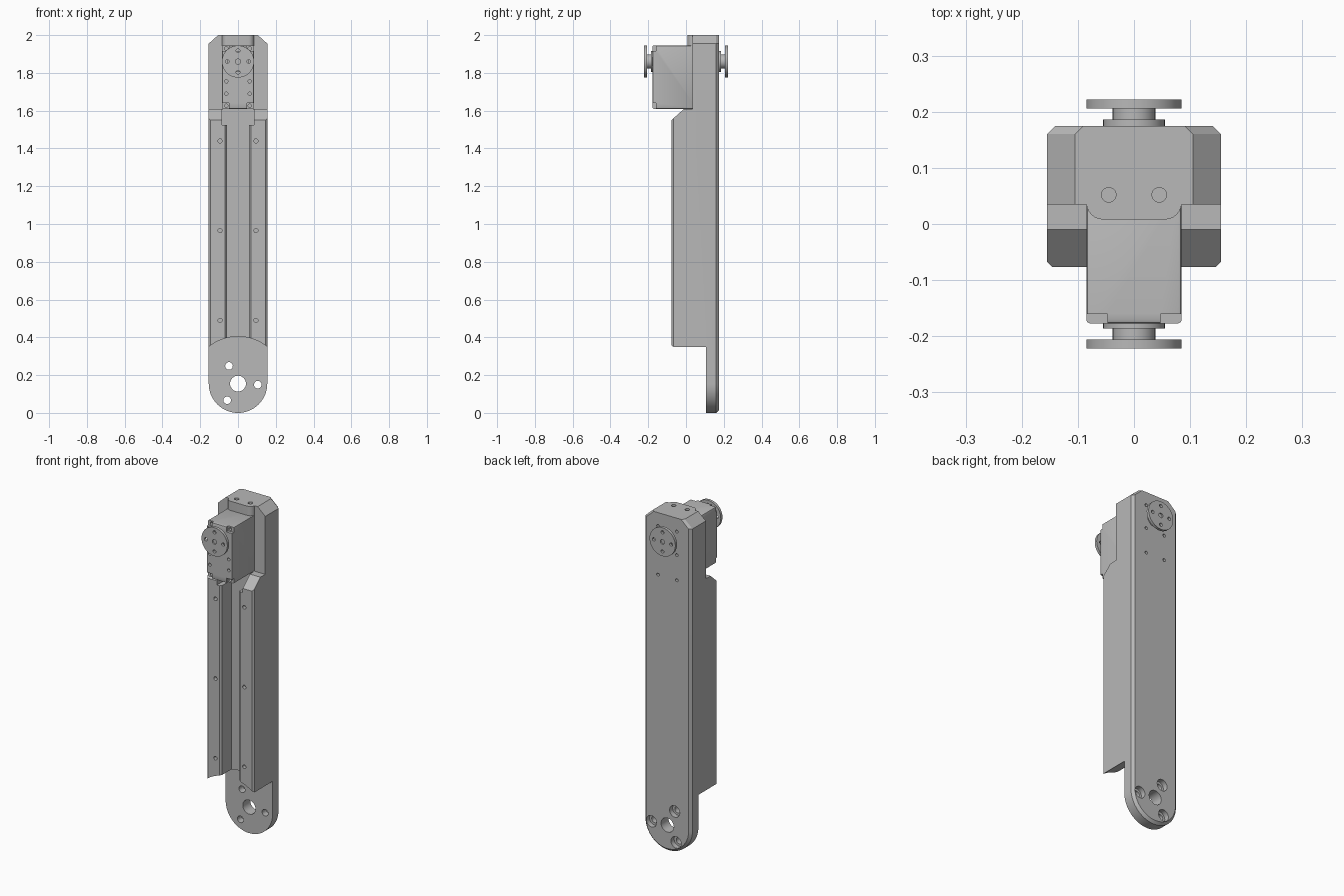
import bpy, bmesh, math
from mathutils import Matrix, Vector

if "Cube" in bpy.data.objects:
    bpy.data.objects.remove(bpy.data.objects["Cube"])

grey = bpy.data.materials.new("light_grey")
grey.use_nodes = True
COLOUR = (0.48, 0.48, 0.48, 1)
grey.diffuse_color = COLOUR
grey.node_tree.nodes["Principled BSDF"].inputs["Base Color"].default_value = COLOUR


def finish(name, bm):
    bmesh.ops.recalc_face_normals(bm, faces=bm.faces[:])
    mesh = bpy.data.meshes.new(name)
    bm.to_mesh(mesh)
    bm.free()
    mesh.materials.append(grey)
    obj = bpy.data.objects.new(name, mesh)
    bpy.context.collection.objects.link(obj)
    return obj


def loft(name, rings):
    """Skin a closed solid through rings of equal length."""
    bm = bmesh.new()
    loops = [[bm.verts.new(p) for p in ring] for ring in rings]
    n = len(loops[0])
    for a, b in zip(loops, loops[1:]):
        for i in range(n):
            j = (i + 1) % n
            bm.faces.new((a[i], a[j], b[j], b[i]))
    bm.faces.new(loops[0][::-1])
    bm.faces.new(loops[-1])
    return finish(name, bm)


def box(name, lo, hi):
    bm = bmesh.new()
    lo, hi = Vector(lo), Vector(hi)
    bmesh.ops.create_cube(bm, size=1)
    for v in bm.verts:
        v.co = [(a + b) / 2 + c * (b - a) for a, b, c in zip(lo, hi, v.co)]
    return finish(name, bm)


def drums(name, specs, axis="Y", sides=32):
    """Cylinders along an axis; each spec is centre, radius, length."""
    bm = bmesh.new()
    turn = Matrix.Rotation(math.pi / 2, 4, "X") if axis == "Y" else Matrix()
    for centre, r, length in specs:
        bmesh.ops.create_cone(bm, cap_ends=True, segments=sides, radius1=r, radius2=r,
                              depth=length, matrix=Matrix.Translation(centre) @ turn)
    return finish(name, bm)


def apply(obj, mod):
    with bpy.context.temp_override(object=obj, active_object=obj, selected_objects=[obj]):
        bpy.ops.object.modifier_apply(modifier=mod.name)


def combine(obj, other, operation="DIFFERENCE"):
    mod = obj.modifiers.new("combine", "BOOLEAN")
    mod.object, mod.operation, mod.solver = other, operation, "EXACT"
    apply(obj, mod)
    bpy.data.objects.remove(other)


def bevel(obj, width):
    mod = obj.modifiers.new("bevel", "BEVEL")
    mod.width, mod.segments = width, 2
    apply(obj, mod)


def mirror_x(points):
    return points + [(-x, *rest) for x, *rest in reversed(points)]


# Arm: round foot, sloped shoulders, chamfered long edges
HALF, PIVOT, BACK = 0.155, 0.155, 0.175


def outline(y, inset):
    r = HALF - inset
    arc = [(r * math.cos(t), y, PIVOT + r * math.sin(t))
           for t in [math.pi * k / 32 for k in range(-32, 1)]]
    return arc + [(r, y, 1.955), (0.105 - inset, y, 2), (inset - 0.105, y, 2), (-r, y, 1.955)]


arm = loft("arm_body", [outline(-0.077, 0.01), outline(-0.067, 0),
                        outline(BACK - 0.015, 0), outline(BACK, 0.015)])

# Clear the front of the foot, leaving a tongue
combine(arm, drums("foot_cutter", [((0, -0.195, PIVOT), 0.249, 0.6)], sides=96))

# Step the upper front back to make the motor seat
step = [(-0.2, 1.44), (-0.01, 1.61), (0.035, 1.61), (0.035, 2.2), (-0.2, 2.2)]
combine(arm, loft("step_cutter", [[(x, y, z) for y, z in step] for x in (-0.3, 0.3)]))

# Channel between the rails, with a wider top end
channel = mirror_x([(0.08, -0.09), (0.068, -0.077), (0.058, -0.067), (0.058, 0.02)])
combine(arm, loft("channel_cutter", [[(x, y, z) for x, y in channel] for z in (0.2, 1.7)]))
combine(arm, box("seat_cutter", (-0.085, -0.2, 1.525), (0.085, 0.019, 1.7)))

# Cap above the motor, with rounded front corners
corner = [(0.055 + 0.03 * math.sin(t), 0.038 - 0.03 * math.cos(t))
          for t in [math.pi * k / 12 for k in range(7)]]
cap_profile = mirror_x(corner + [(0.085, 0.06)])
combine(arm, loft("cap", [[(x, y, z) for x, y in cap_profile] for z in (1.94, 2.0)]), "UNION")

# Foot holes: pivot and three counterbored bolts
bolts = [(0.105 * math.cos(math.radians(a)), PIVOT + 0.105 * math.sin(math.radians(a)))
         for a in (-3, 117, 237)]
combine(arm, drums("foot_holes", [((0, 0.14, PIVOT), 0.042, 0.3)]
                   + [((x, 0.14, z), 0.02, 0.3) for x, z in bolts]))
combine(arm, drums("bolt_recesses", [((x, BACK, z), 0.034, 0.06) for x, z in bolts]))

# Screw holes in rails, back and cap
combine(arm, drums("rail_holes", [((s * 0.095, -0.077, z), 0.011, 0.08)
                                  for s in (-1, 1) for z in (0.49, 0.965, 1.44)], sides=16))
combine(arm, drums("back_holes", [((s * 0.062, BACK, z), 0.009, 0.05)
                                  for s in (-1, 1) for z in (1.63, 1.78, 1.92)], sides=16))
combine(arm, drums("cap_holes", [((s * 0.045, 0.052, 2), 0.013, 0.06)
                                 for s in (-1, 1)], axis="Z", sides=20))

# Motor: boxy case with notched front corners and small screw holes
AXLE = 1.86
motor = box("motor_case", (-0.085, -0.177, 1.61), (0.085, 0.06, 1.945))
bevel(motor, 0.006)
for s in (-1, 1):
    for z in (1.61, 1.945):
        x0, x1 = sorted((s * 0.047, s * 0.1))
        combine(motor, box("notch_cutter", (x0, -0.2, z - 0.03), (x1, -0.16, z + 0.03)))
combine(motor, drums("motor_holes", [((s * 0.062, -0.17, z), 0.009, 0.05) for s in (-1, 1)
                                     for z in (1.626, 1.69, 1.755, 1.929)], sides=16))

# Round horns on both ends of the axle
horns = []
for name, s in (("front", -1), ("back", 1)):
    boss = drums(name + "_boss", [((0, s * 0.178, AXLE), 0.055, 0.016)])
    hub = drums(name + "_hub", [((0, s * 0.193, AXLE), 0.038, 0.03)])
    horn = drums(name + "_horn", [((0, s * 0.214, AXLE), 0.085, 0.016)], sides=48)
    spots = [(0.057 * math.cos(k * math.pi / 2), 0.057 * math.sin(k * math.pi / 2))
             for k in range(4)]
    combine(horn, drums("horn_holes", [((x, s * 0.214, AXLE + z), 0.01, 0.1)
                                       for x, z in spots], sides=16))
    combine(horn, drums("horn_bore", [((0, s * 0.222, AXLE), 0.014, 0.016)], sides=20))
    horns += [boss, hub, horn]

# Smooth the round surfaces, keep edges crisp
bpy.ops.object.select_all(action="DESELECT")
for obj in [arm, motor] + horns:
    obj.select_set(True)
bpy.context.view_layer.objects.active = arm
bpy.ops.object.shade_smooth_by_angle(angle=math.radians(30))
